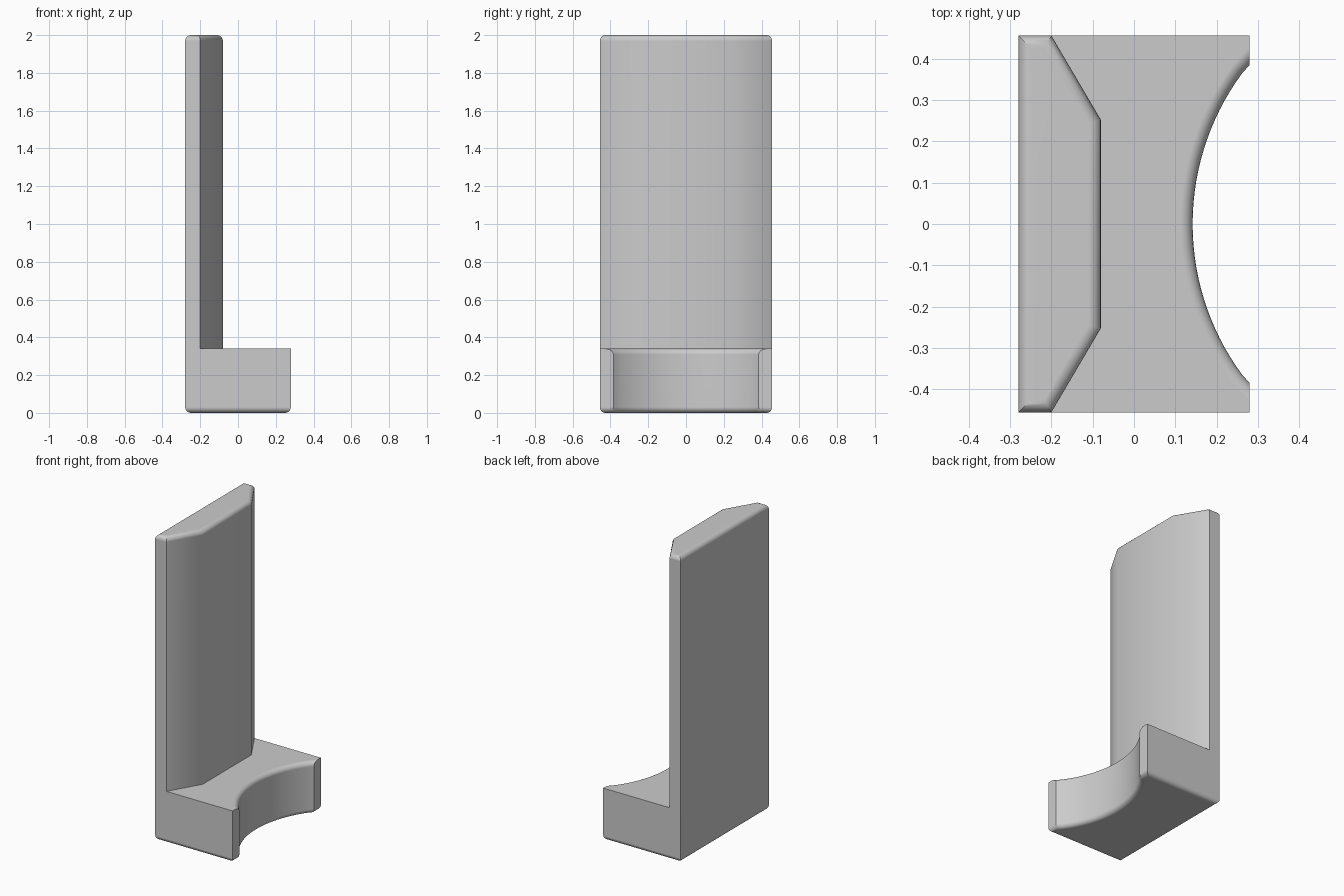
import bpy
import bmesh
from math import asin, cos, sin, radians

cube = bpy.data.objects.get("Cube")
if cube:
    bpy.data.objects.remove(cube, do_unlink=True)

# Main dimensions
HALF_X, HALF_Y = 0.28, 0.456
SHELF_Z, TOP_Z = 0.34, 2.0
ROUND = 0.03
ARC_R, ARC_X, NOTCH_Y = 0.616, 0.758, 0.385
STEPS = 32

# Plain grey material
grey = bpy.data.materials.new("plain grey")
grey.use_nodes = True
colour = (0.6, 0.6, 0.6, 1.0)
grey.diffuse_color = colour
grey.node_tree.nodes["Principled BSDF"].inputs["Base Color"].default_value = colour

bm = bmesh.new()


def ring(points, z):
    return [bm.verts.new((x, y, z)) for x, y in points]


def prism(points, z0, z1):
    """Closed prism over a counter-clockwise outline."""
    low, high = ring(points, z0), ring(points, z1)
    bm.faces.new(list(reversed(low)))
    bm.faces.new(high)
    for i in range(len(points)):
        j = (i + 1) % len(points)
        bm.faces.new((low[i], low[j], high[j], high[i]))


# Outlines: chamfered back plate and shelf with a concave notch
front_chamfer = [(-0.2, -HALF_Y), (-0.08, -0.252), (-0.08, 0.252), (-0.2, HALF_Y)]
plate = [(-HALF_X, -HALF_Y)] + front_chamfer + [(-HALF_X, HALF_Y)]
half = asin(NOTCH_Y / ARC_R)
angles = [half * (2 * i / STEPS - 1) for i in range(STEPS + 1)]
arc = [(ARC_X - ARC_R * cos(a), ARC_R * sin(a)) for a in angles]
arc[0], arc[-1] = (HALF_X, -NOTCH_Y), (HALF_X, NOTCH_Y)
shelf = ([front_chamfer[0], (HALF_X, -HALF_Y)] + arc
         + [(HALF_X, HALF_Y)] + front_chamfer[:0:-1])

# Stack the prisms, weld them and drop the hidden inner faces
prism(plate, 0, SHELF_Z)
prism(plate, SHELF_Z, TOP_Z)
prism(shelf, 0, SHELF_Z)
bmesh.ops.remove_doubles(bm, verts=bm.verts[:], dist=0.0001)


def is_inner(face):
    c = face.calc_center_median()
    on_chamfer = all(any(abs(v.co.x - x) + abs(v.co.y - y) < 0.001
                         for x, y in front_chamfer) for v in face.verts)
    plate_join = (all(abs(v.co.z - SHELF_Z) < 0.001 for v in face.verts)
                  and all(v.co.x < -0.07 for v in face.verts))
    return plate_join or (on_chamfer and c.z < SHELF_Z - 0.01)


inner = [f for f in bm.faces if is_inner(f)]
bmesh.ops.delete(bm, geom=inner, context="FACES")
bmesh.ops.dissolve_limit(bm, angle_limit=radians(0.2),
                         verts=bm.verts[:], edges=bm.edges[:])
bmesh.ops.recalc_face_normals(bm, faces=bm.faces[:])


# Round the underside, the top rim and the upper edge of the notch
def is_rounded(edge):
    a, b = (v.co for v in edge.verts)
    if abs(a.z - b.z) > 0.001:
        return False
    in_notch = max(abs(a.y), abs(b.y)) < NOTCH_Y + 0.001 and min(a.x, b.x) > 0.1
    return a.z < 0.001 or a.z > TOP_Z - 0.001 or in_notch


bmesh.ops.bevel(bm, geom=[e for e in bm.edges if is_rounded(e)], offset=ROUND,
                offset_type="OFFSET", segments=5, profile=0.5,
                affect="EDGES", clamp_overlap=True)

mesh = bpy.data.meshes.new("bracket_body")
bm.to_mesh(mesh)
bm.free()
mesh.materials.append(grey)
body = bpy.data.objects.new("bracket_body", mesh)
bpy.context.collection.objects.link(body)

# Smooth shading that keeps the hard corners crisp
bpy.ops.object.select_all(action="DESELECT")
body.select_set(True)
bpy.context.view_layer.objects.active = body
bpy.ops.object.shade_smooth_by_angle(angle=radians(35))
weighted = body.modifiers.new("even_normals", "WEIGHTED_NORMAL")
weighted.keep_sharp = True
